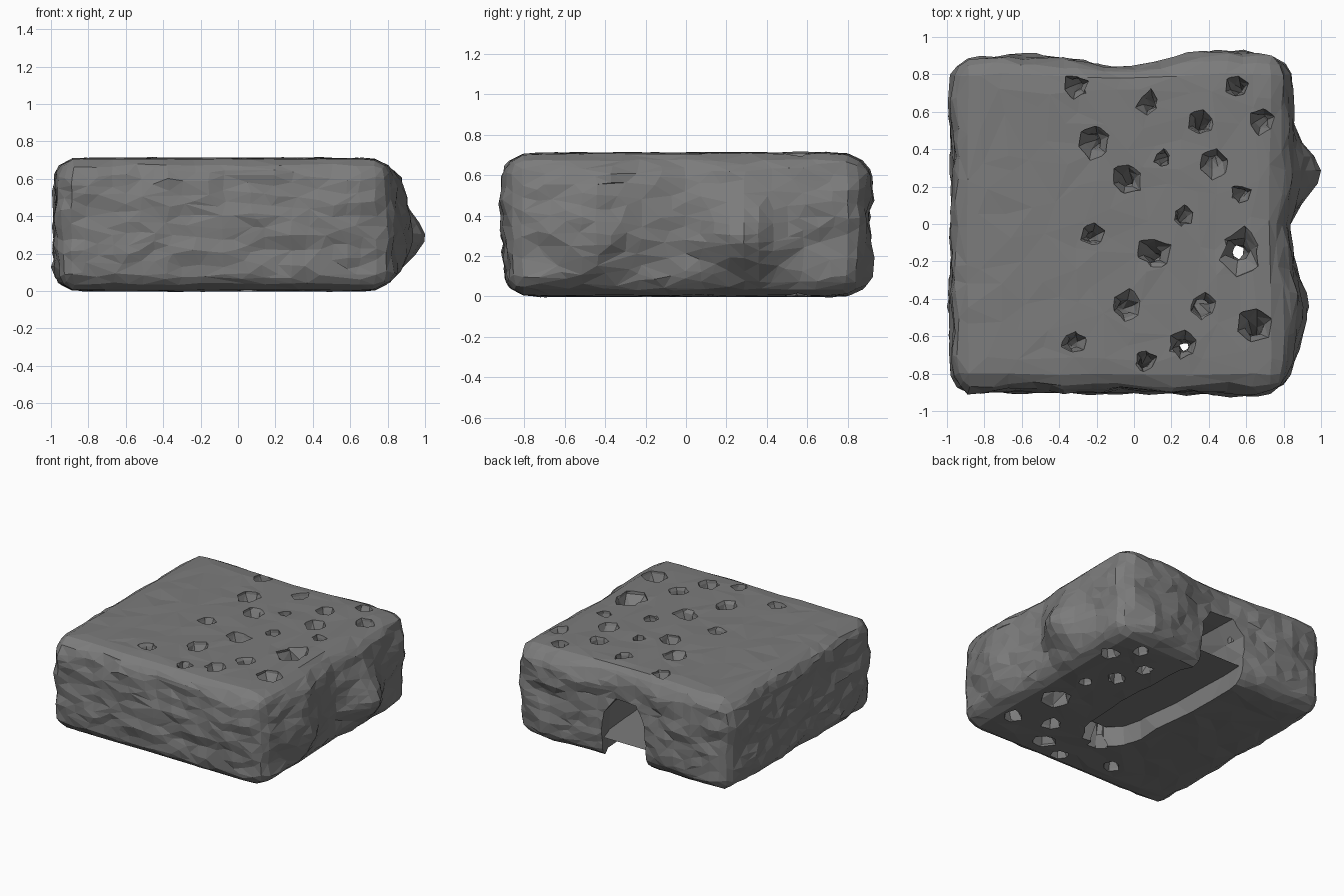
import bpy, bmesh, math, random
from mathutils import Vector, noise

if "Cube" in bpy.data.objects:
    bpy.data.objects.remove(bpy.data.objects["Cube"])

random.seed(4)
H = 0.71
stone = bpy.data.materials.new("dark_stone")
stone.diffuse_color = (0.2, 0.2, 0.2, 1)
stone.use_nodes = True
stone.node_tree.nodes["Principled BSDF"].inputs["Base Color"].default_value = stone.diffuse_color


def gauss(a, a0, w):
    return math.exp(-((a - a0) / w) ** 2)


def new_object(name, bm):
    bmesh.ops.recalc_face_normals(bm, faces=bm.faces)
    mesh = bpy.data.meshes.new(name)
    bm.to_mesh(mesh)
    bm.free()
    mesh.materials.append(stone)
    ob = bpy.data.objects.new(name, mesh)
    bpy.context.collection.objects.link(ob)
    return ob


def apply_mod(ob, mod):
    bpy.context.view_layer.objects.active = ob
    bpy.ops.object.modifier_apply(modifier=mod.name)


def add_loft(bm, rings):
    """Closed tube through rings of points."""
    vs = [[bm.verts.new(p) for p in r] for r in rings]
    n = len(rings[0])
    for a, b in zip(vs, vs[1:]):
        for i in range(n):
            j = (i + 1) % n
            bm.faces.new((a[i], a[j], b[j], b[i]))
    bm.faces.new(vs[0][::-1])
    bm.faces.new(vs[-1])
    bmesh.ops.triangulate(bm, faces=bm.faces[:])


def cut(ob, cutter):
    cutter.hide_render = True
    mod = ob.modifiers.new("cut", 'BOOLEAN')
    mod.operation = 'DIFFERENCE'
    mod.solver = 'EXACT'
    mod.object = cutter
    apply_mod(ob, mod)
    bpy.data.objects.remove(cutter)


# rough stone block: rounded box pushed around by noise and bulges
bm = bmesh.new()
bmesh.ops.create_cube(bm, size=2)
bmesh.ops.subdivide_edges(bm, edges=bm.edges[:], cuts=23, use_grid_fill=True)
half = Vector((0.885, 0.875, H / 2))
centre = Vector((-0.08, -0.005, H / 2))
R = 0.11
for v in bm.verts:
    p = Vector([v.co[i] * half[i] for i in range(3)])
    inner = Vector([max(-half[i] + R, min(half[i] - R, p[i])) for i in range(3)])
    d = p - inner
    n = d.normalized()
    q = inner + n * R + centre
    side = math.sin(math.pi * max(0, min(1, q.z / H))) ** 0.6
    s = Vector((q.x * 4, q.y * 4, q.z * 5))
    q.x += (0.025 * noise.noise(s) + 0.022 * noise.noise(s * 2.3)) * abs(n.x)
    q.y += (0.025 * noise.noise(s + Vector((9, 3, 1))) + 0.022 * noise.noise(s * 2.3)) * abs(n.y)
    q.z += 0.008 * noise.noise(s * 2) * abs(n.z)
    # right side: two lumps
    if n.x > 0:
        q.x += n.x * side * (0.035 + 0.1 * gauss(q.y, -.48, .2) * gauss(q.z, .3, .35)
                             + 0.17 * gauss(q.y, .27, .14) * gauss(q.z, .29, .15)
                             + 0.03 * gauss(q.y, .3, .25))
        q.x -= n.x * 0.02 * gauss(q.y, 0.0, .12)
    elif n.x < 0:
        q.x += n.x * 0.01 * side
    # back: hollow in the middle, swell on the right
    if n.y > 0:
        q.y += n.y * (0.03 * gauss(q.x, .5, .25) + 0.015 * gauss(q.x, -.65, .3)
                      - 0.045 * gauss(q.x, -.05, .22) + 0.01 * side)
    elif n.y < 0:
        q.y += n.y * 0.02 * side
    v.co = q
bmesh.ops.triangulate(bm, faces=bm.faces[:])
block = new_object("stone_block", bm)
dec = block.modifiers.new("dec", 'DECIMATE')
dec.ratio = 0.33
apply_mod(block, dec)
tip = max(v.co.x for v in block.data.vertices)
for v in block.data.vertices:              # put the lump tip at x = 1
    if v.co.x > 0.93:
        v.co.x = 0.93 + (v.co.x - 0.93) * 0.07 / max(tip - 0.93, .01)

# arched tunnel in the underside, open at the back
bm = bmesh.new()
rings = []
prof = ((-1, -.3), (-1, .45), (-.9, .75), (-.55, 1), (.4, 1), (.88, .75), (1, .45), (1, -.3))
for y, c, w, h in ((1.05, -.08, .19, .48), (.86, -.08, .19, .47), (.7, -.05, .22, .46),
                   (.4, -.03, .22, .45), (.1, -.02, .22, .44),
                   (-.2, -.02, .21, .43), (-.33, -.01, .18, .4), (-.45, 0, .09, .33)):
    rings.append([(c + w * a + random.uniform(-.015, .015),
                   y + random.uniform(-.015, .015), h * b) for a, b in prof])
add_loft(bm, rings)
cut(block, new_object("channel_cutter", bm))

# crooked pores running between top and underside: x, y, radius
pores = ((-.31, .74, .065), (.08, .65, .06), (.55, .73, .06), (.68, .55, .065), (.36, .54, .065),
         (-.22, .44, .08), (.15, .35, .045), (.43, .32, .07), (-.04, .24, .08), (.57, .16, .05),
         (.26, .04, .055), (-.22, -.06, .06), (.1, -.15, .085), (.57, -.15, .115), (-.04, -.44, .08),
         (.37, -.44, .075), (.64, -.54, .085), (-.32, -.63, .06), (.06, -.73, .06), (.26, -.65, .08))
through = {(.57, -.15), (.26, -.65)}
steps = ((.76, 1.3, 0), (.69, 1, 0), (.62, .6, .1), (.5, .42, .6), (.35, .36, 1),
         (.21, .42, .6), (.09, .65, .1), (.02, 1, 0), (-.05, 1.2, 0))
for x, y, r in pores:
    bm = bmesh.new()
    ang = random.uniform(0, 6.28)
    bend = 0.015 if (x, y) in through else 0.075
    over_tunnel = abs(x) < .33 and y > -.3     # opens into the tunnel roof
    rings = []
    for z, k, b in steps[:5] if over_tunnel else steps:
        ring = []
        for i in range(6):
            t = i * math.pi / 3 + z * 2
            rr = r * k * random.uniform(.65, 1.2)
            ring.append((x + bend * b * math.cos(ang) + rr * math.cos(t),
                         y + bend * b * math.sin(ang) + rr * math.sin(t), z))
        rings.append(ring)
    add_loft(bm, rings)
    cut(block, new_object("pore_cutter", bm))

# flat floor sheet closing off the tunnel just above the ground
bm = bmesh.new()
bm.faces.new([bm.verts.new(p) for p in ((-.28, .82, .14), (-.26, -.25, .14), (-.1, -.42, .14),
                                        (.1, -.42, .14), (.22, -.25, .14), (.17, .82, .14))])
new_object("tunnel_floor", bm)
